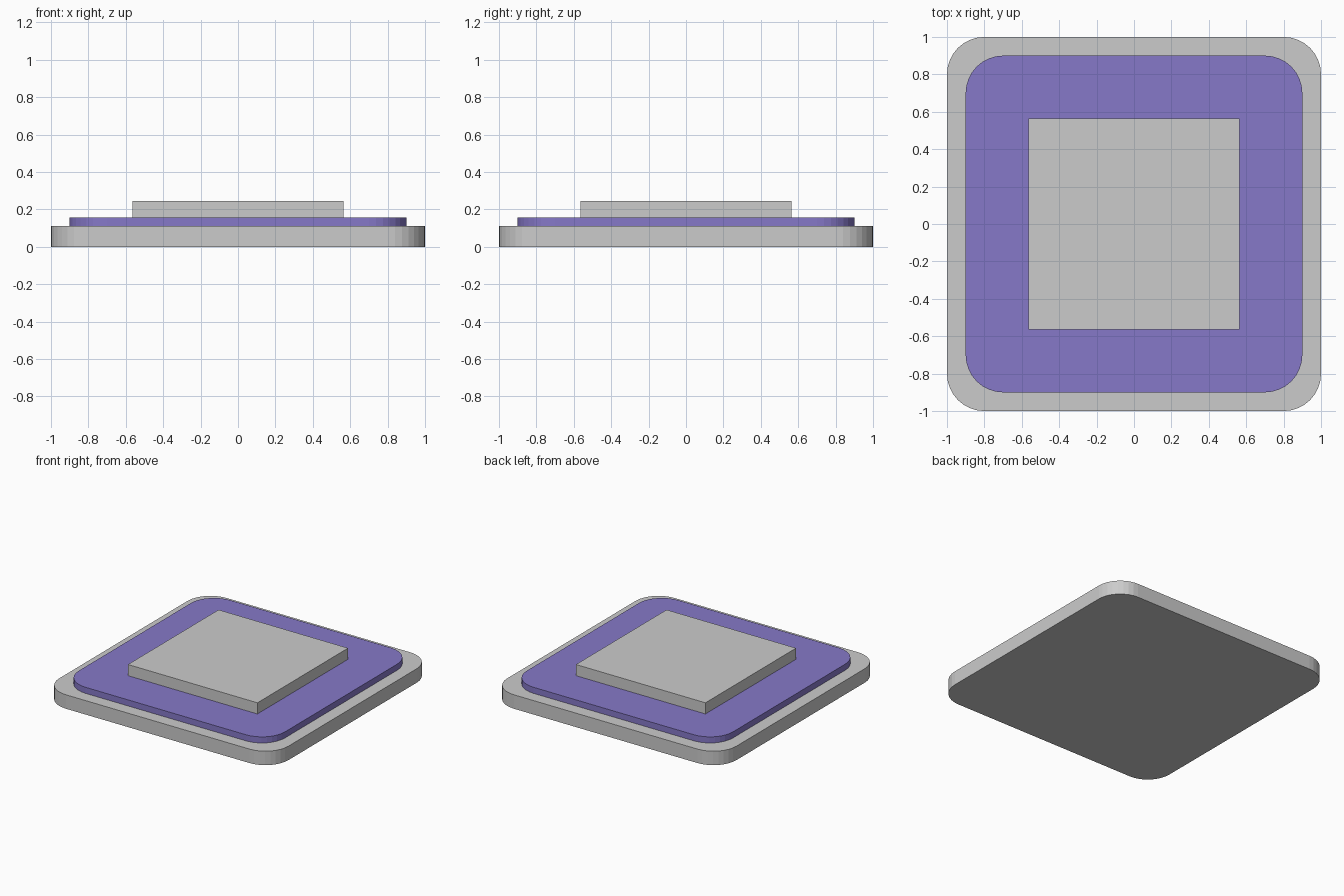
import bpy, bmesh, math

if "Cube" in bpy.data.objects:
    bpy.data.objects.remove(bpy.data.objects["Cube"])


def slab(name, half, z0, z1, radius=0.0, segments=8):
    """Square slab, optionally with rounded vertical corners."""
    outline = []
    for i, (sx, sy) in enumerate([(1, 1), (-1, 1), (-1, -1), (1, -1)]):
        c = half - radius
        steps = segments if radius else 0
        for k in range(steps + 1):
            a = math.pi / 2 * (i + k / max(steps, 1))
            outline.append((sx * c + radius * math.cos(a),
                            sy * c + radius * math.sin(a), z0))
    bm = bmesh.new()
    face = bm.faces.new([bm.verts.new(p) for p in outline])
    top = bmesh.ops.extrude_face_region(bm, geom=[face])["geom"]
    bmesh.ops.translate(bm, vec=(0, 0, z1 - z0),
                        verts=[g for g in top if isinstance(g, bmesh.types.BMVert)])
    bmesh.ops.recalc_face_normals(bm, faces=bm.faces)
    mesh = bpy.data.meshes.new(name)
    bm.to_mesh(mesh)
    bm.free()
    obj = bpy.data.objects.new(name, mesh)
    bpy.context.collection.objects.link(obj)
    return obj


# Rounded base plate
slab("base_plate", 1.0, 0.0, 0.11, 0.2)

# Coloured rounded middle layer
pad = slab("coloured_pad", 0.9, 0.11, 0.158, 0.2)
purple = bpy.data.materials.new("purple")
purple.diffuse_color = (0.24, 0.19, 0.58, 1)
purple.use_nodes = True
purple.node_tree.nodes["Principled BSDF"].inputs["Base Color"].default_value = purple.diffuse_color
pad.data.materials.append(purple)

# Square raised block
slab("raised_block", 0.565, 0.158, 0.246)
